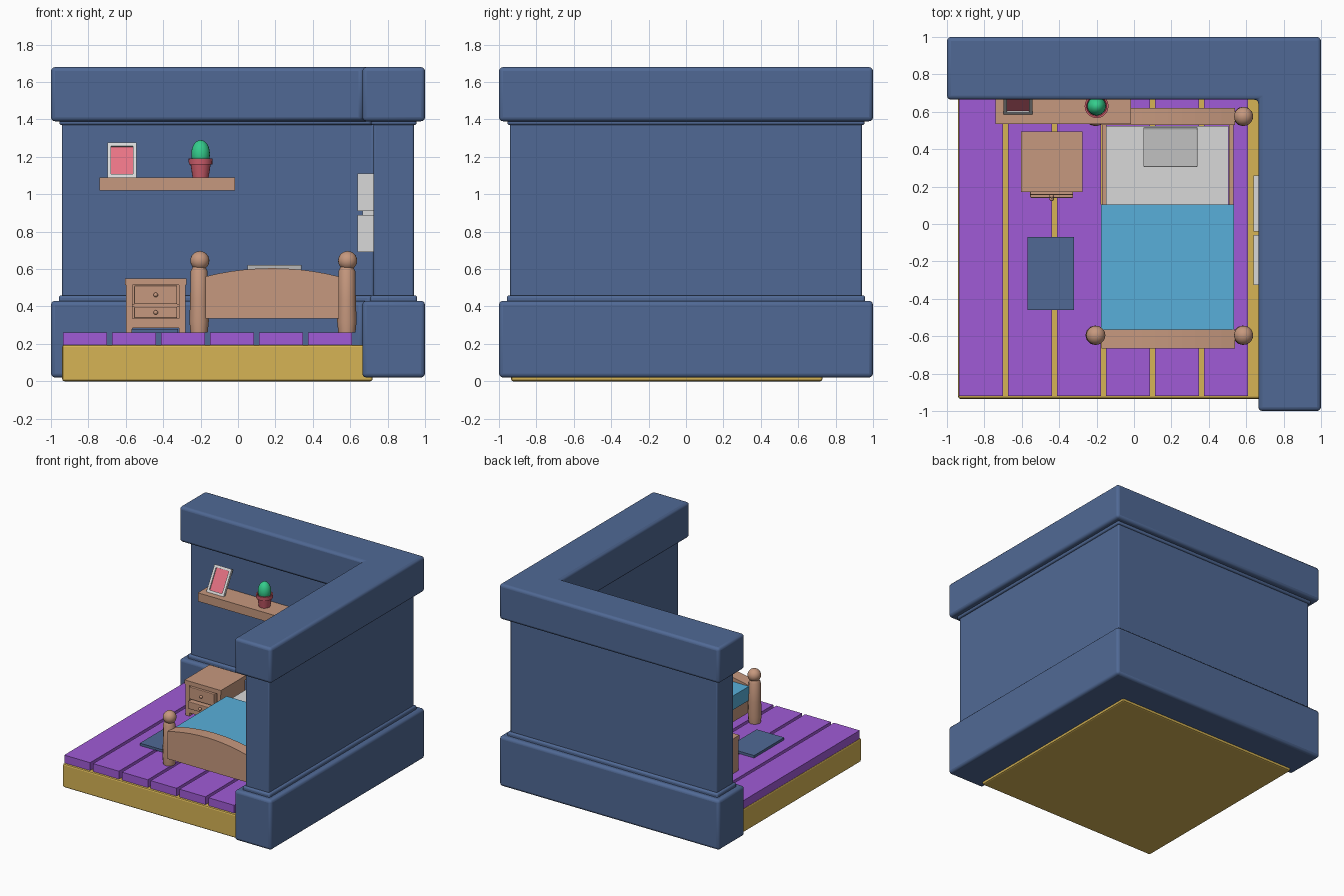
import bpy, bmesh, math
from mathutils import Matrix, Vector

if "Cube" in bpy.data.objects:
    bpy.data.objects.remove(bpy.data.objects["Cube"], do_unlink=True)


def material(name, rgb):
    # sRGB bytes to linear
    lin = [(c / 255 / 12.92 if c < 11 else ((c / 255 + 0.055) / 1.055) ** 2.4) for c in rgb]
    m = bpy.data.materials.new(name)
    m.use_nodes = True
    m.diffuse_color = (*lin, 1)
    m.node_tree.nodes["Principled BSDF"].inputs["Base Color"].default_value = (*lin, 1)
    return m


BLUE = material("slate blue", (80, 105, 149))
YELLOW = material("floor yellow", (214, 180, 85))
PURPLE = material("plank purple", (160, 91, 214))
WOOD = material("warm wood", (198, 152, 126))
SKY = material("blanket blue", (88, 175, 218))
WHITE = material("soft white", (216, 216, 216))
PINK = material("picture pink", (235, 117, 135))
RED = material("pot red", (203, 92, 106))
GREEN = material("cactus green", (52, 205, 140))


def finish(name, bm, mat, bevel=0, smooth=False, segments=2):
    bmesh.ops.recalc_face_normals(bm, faces=bm.faces[:])
    mesh = bpy.data.meshes.new(name)
    bm.to_mesh(mesh)
    bm.free()
    mesh.materials.append(mat)
    ob = bpy.data.objects.new(name, mesh)
    bpy.context.collection.objects.link(ob)
    if bevel:
        mod = ob.modifiers.new("Bevel", "BEVEL")
        mod.width, mod.segments = bevel, segments
    if smooth:
        bpy.ops.object.select_all(action="DESELECT")
        ob.select_set(True)
        bpy.context.view_layer.objects.active = ob
        bpy.ops.object.shade_smooth_by_angle(angle=math.radians(40))
    return ob


def box(name, x, y, z, mat, bevel=0):
    """Box from (min, max) pairs."""
    bm = bmesh.new()
    bmesh.ops.create_cube(bm, size=1)
    for v in bm.verts:
        v.co = [(a + b) / 2 + c * (b - a) for (a, b), c in zip((x, y, z), v.co)]
    return finish(name, bm, mat, bevel)


def prism(name, pts, direction, mat, bevel=0, segments=2, smooth=False):
    """Extrude a closed outline of 3D points."""
    bm = bmesh.new()
    face = bm.faces.new([bm.verts.new(p) for p in pts])
    new = bmesh.ops.extrude_face_region(bm, geom=[face])["geom"]
    verts = [g for g in new if isinstance(g, bmesh.types.BMVert)]
    bmesh.ops.translate(bm, verts=verts, vec=Vector(direction))
    return finish(name, bm, mat, bevel, smooth, segments)


def lathe(name, center, profile, mat, sides=20):
    """Turn (radius, height) points around a vertical axis."""
    bm = bmesh.new()
    verts = [bm.verts.new((r, 0, z)) for r, z in profile]
    edges = [bm.edges.new(pair) for pair in zip(verts, verts[1:])]
    bmesh.ops.spin(bm, geom=verts + edges, cent=(0, 0, 0), axis=(0, 0, 1),
                   angle=math.tau, steps=sides)
    bmesh.ops.remove_doubles(bm, verts=bm.verts[:], dist=0.0005)
    bmesh.ops.translate(bm, verts=bm.verts[:], vec=center)
    return finish(name, bm, mat, smooth=True)


def ball(name, center, radii, mat):
    bm = bmesh.new()
    bmesh.ops.create_uvsphere(bm, u_segments=20, v_segments=12, radius=1)
    bmesh.ops.scale(bm, verts=bm.verts[:], vec=radii)
    bmesh.ops.translate(bm, verts=bm.verts[:], vec=center)
    return finish(name, bm, mat, smooth=True)


# Corner walls: stacked L-shaped tiers
def wall(name, z0, z1, d, bevel):
    a, b = 1 - d, 0.665 + d
    outline = [(-a, b), (-a, a), (a, a), (a, -a), (b, -a), (b, b)]
    prism(name, [(x, y, z0) for x, y in outline], (0, 0, z1 - z0), BLUE, bevel, 3, True)


wall("wall_base", 0.02, 0.43, 0, 0.022)
wall("base_moulding", 0.40, 0.46, 0.042, 0.015)
wall("wall_core", 0.30, 1.50, 0.06, 0.01)
wall("cap_moulding", 1.37, 1.42, 0.045, 0.012)
wall("wall_cap", 1.39, 1.68, 0, 0.022)

# Floor slab and planks
box("floor_slab", (-0.94, 0.72), (-0.935, 0.73), (0, 0.195), YELLOW, 0.012)
for i in range(6):
    x = -0.935 + i * 0.262
    box(f"floor_plank_{i + 1}", (x, x + 0.235), (-0.92, 0.73), (0.19, 0.26), PURPLE)
box("rug", (-0.57, -0.32), (-0.46, -0.07), (0.26, 0.28), BLUE)

# Window on the right wall: four panels on a backing
box("window_backing", (0.665, 0.74), (-0.31, 0.25), (0.695, 1.105), WHITE)
for y in ((-0.325, -0.06), (-0.04, 0.26)):
    for z in ((0.69, 0.89), (0.91, 1.11)):
        box("window_panel", (0.64, 0.73), y, z, WHITE)

# Shelf with a leaning picture
box("shelf", (-0.74, -0.015), (0.535, 0.745), (1.02, 1.09), WOOD)
lean = Matrix.Translation((-0.62, 0.585, 1.09)) @ Matrix.Rotation(math.radians(-30), 4, "X")
W, H, T = 0.078, 0.215, 0.02
for x, z in (((-W, -W + T), (0, H)), ((W - T, W), (0, H)),
             ((-W, W), (0, T)), ((-W, W), (H - T, H))):
    box("picture_frame", x, (0, 0.022), z, WHITE).matrix_world = lean
box("picture", (-W + T, W - T), (0.01, 0.02), (T, H - T), PINK).matrix_world = lean

# Potted cactus
pot = (-0.2, 0.63, 1.09)
lathe("flower_pot", pot, [(0, 0), (0.043, 0), (0.054, 0.07), (0.063, 0.07),
                          (0.064, 0.1), (0.054, 0.1), (0.05, 0.085), (0, 0.085)], RED)
ball("cactus", (-0.2, 0.63, 1.215), (0.05, 0.05, 0.075), GREEN)

# Nightstand: open carcass with two drawers
box("nightstand_top", (-0.605, -0.275), (0.17, 0.495), (0.515, 0.55), WOOD)
for x in (-0.6, -0.315):
    box("nightstand_side", (x, x + 0.035), (0.175, 0.49), (0.26, 0.52), WOOD)
box("nightstand_back", (-0.57, -0.31), (0.46, 0.485), (0.285, 0.52), WOOD)
box("nightstand_bottom", (-0.57, -0.31), (0.178, 0.47), (0.285, 0.335), WOOD)
box("nightstand_divider", (-0.57, -0.31), (0.185, 0.47), (0.398, 0.412), WOOD)
for z0, z1, front in ((0.338, 0.398, 0.14), (0.412, 0.512, 0.155)):
    box("drawer", (-0.555, -0.325), (front, 0.4), (z0, z1), WOOD, 0.005)
    ball("drawer_knob", (-0.44, front - 0.006, (z0 + z1) / 2), (0.012,) * 3, WOOD)

# Bed posts with ball finials
for x in (-0.208, 0.582):
    for y in (-0.595, 0.575):
        lathe("bed_post", (x, y, 0.26), [(0, 0), (0.046, 0), (0.052, 0.06), (0.048, 0.18),
                                         (0.045, 0.33), (0.035, 0.35), (0, 0.35)], WOOD, 12)
        ball("post_finial", (x + 0.004, y, 0.645), (0.051,) * 3, WOOD)


# Arched head and foot boards
def board(name, y, depth):
    n = 10
    arch = [(-0.175 + 0.715 * i / n, y, 0.605 - 0.045 * (2 * i / n - 1) ** 2)
            for i in range(n + 1)]
    prism(name, [(0.54, y, 0.335), (-0.175, y, 0.335)] + arch, (0, depth, 0), WOOD)


board("footboard", -0.665, 0.1)
board("headboard", 0.53, 0.09)

# Bed rails, mattress and bedding
for x in (-0.17, 0.508):
    box("bed_rail", (x, x + 0.024), (-0.58, 0.55), (0.335, 0.47), WOOD)
box("mattress", (-0.15, 0.505), (-0.56, 0.525), (0.36, 0.535), WHITE)
box("blanket", (-0.177, 0.535), (-0.565, 0.105), (0.44, 0.555), SKY)
pillow = box("pillow", (-0.145, 0.145), (0, 0.21), (0, 0.05), WHITE, 0.006)
pillow.matrix_world = (Matrix.Translation((0.195, 0.315, 0.528))
                       @ Matrix.Rotation(math.radians(13), 4, "X"))
